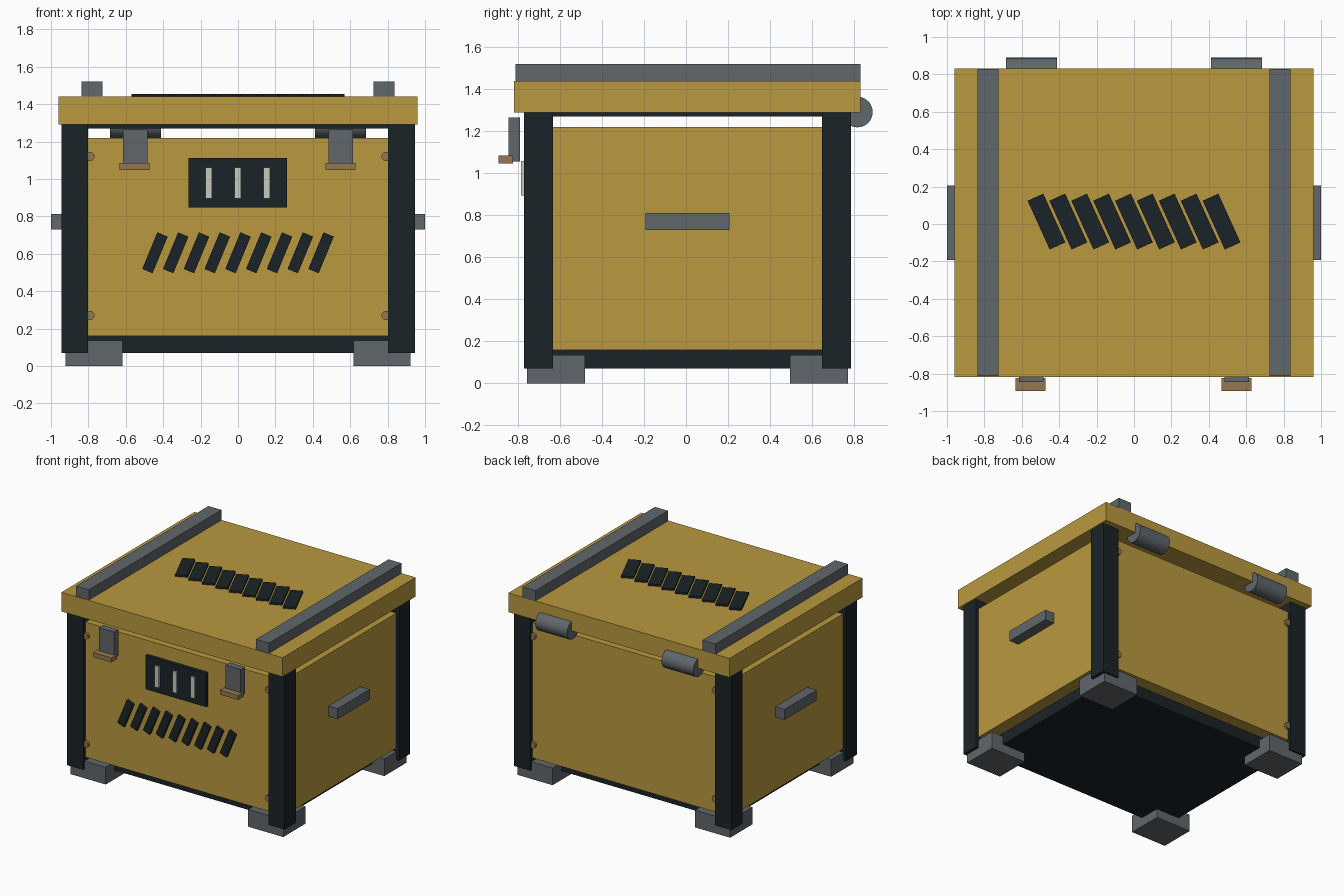
import bpy
from math import radians, pi

if "Cube" in bpy.data.objects:
    bpy.data.objects.remove(bpy.data.objects["Cube"])

CY = 0.007  # y centre of the crate body


def material(name, rgb):
    m = bpy.data.materials.new(name)
    m.diffuse_color = (*rgb, 1)
    m.use_nodes = True
    m.node_tree.nodes["Principled BSDF"].inputs["Base Color"].default_value = m.diffuse_color
    return m


OCHRE = material("ochre_paint", (0.49, 0.32, 0.05))
BLACK = material("black_metal", (0.011, 0.017, 0.02))
STEEL = material("steel", (0.115, 0.135, 0.147))
BRONZE = material("bronze", (0.30, 0.19, 0.08))
PALE = material("pale_enamel", (0.58, 0.60, 0.51))


def box(name, x, y, z, mat, rot=(0, 0, 0)):
    """Box from (min, max) ranges, rotated about its centre."""
    bpy.ops.mesh.primitive_cube_add(
        size=1, location=[(a + b) / 2 for a, b in (x, y, z)], rotation=rot)
    o = bpy.context.object
    o.name = name
    o.scale = [b - a for a, b in (x, y, z)]
    o.data.materials.append(mat)
    return o


def cylinder(name, loc, r, depth, rot, mat, sides):
    bpy.ops.mesh.primitive_cylinder_add(
        vertices=sides, radius=r, depth=depth, location=loc, rotation=rot)
    o = bpy.context.object
    o.name = name
    o.data.materials.append(mat)
    bpy.ops.object.shade_smooth_by_angle(angle=radians(35))
    return o


def span(s, a, b, c=0.0):
    """Range a..b on side s (+1 or -1) of centre c."""
    return tuple(sorted((c + s * a, c + s * b)))


# Body, recessed base and lid
box("body", (-0.92, 0.92), (CY - 0.75, CY + 0.75), (0.16, 1.22), OCHRE)
box("base", (-0.82, 0.82), (CY - 0.655, CY + 0.655), (0.07, 0.16), BLACK)
box("lid_liner", (-0.82, 0.82), (CY - 0.655, CY + 0.655), (1.27, 1.29), BLACK)
box("lid", (-0.96, 0.96), (CY - 0.825, CY + 0.825), (1.29, 1.44), OCHRE)

for sx in (-1, 1):
    # Corner posts, feet and panel screws
    for sy in (-1, 1):
        box("corner_post", span(sx, 0.803, 0.945), span(sy, 0.64, 0.778, CY), (0.07, 1.29), BLACK)
        box("foot", span(sx, 0.618, 0.923), span(sy, 0.488, 0.764, CY), (0, 0.135), STEEL)
        for z in (0.27, 1.12):
            cylinder("screw", (sx * 0.792, CY + sy * 0.75, z), 0.025, 0.04, (pi / 2, 0, 0), BRONZE, 16)

    # Side handles and lid battens
    box("side_handle", span(sx, 0.91, 1.0), (-0.192, 0.206), (0.73, 0.812), STEEL)
    box("lid_batten", span(sx, 0.725, 0.838), (-0.812, 0.83), (1.44, 1.52), STEEL)

    # Front latches with bronze catches
    box("latch", span(sx, 0.485, 0.615), (-0.845, -0.79), (1.057, 1.265), STEEL)
    box("latch_catch", span(sx, 0.467, 0.627, 0.0 if sx > 0 else -0.006), (-0.893, -0.824), (1.048, 1.084), BRONZE)

    # Rear hinge barrels
    cylinder("hinge", (sx * 0.548, 0.816, 1.292), 0.073, 0.275, (0, pi / 2, 0), STEEL, 24)

# Front display plate with pale strips
box("front_plate", (-0.265, 0.262), (-0.77, -0.73), (0.848, 1.112), BLACK)
for x in (-0.157, -0.002, 0.153):
    box("plate_strip", (x - 0.0175, x + 0.0175), (-0.785, -0.76), (0.895, 1.06), PALE)

# Slanted slats on the front and the lid
for i in range(-4, 5):
    x = i * 0.111
    box("front_slat", (x - 0.03, x + 0.03), (-0.765, -0.735), (0.499, 0.711), BLACK, (0, radians(22.5), 0))
    x = i * 0.117
    box("lid_slat", (x - 0.046, x + 0.046), (-0.13, 0.156), (1.43, 1.455), BLACK, (0, 0, radians(24.4)))
